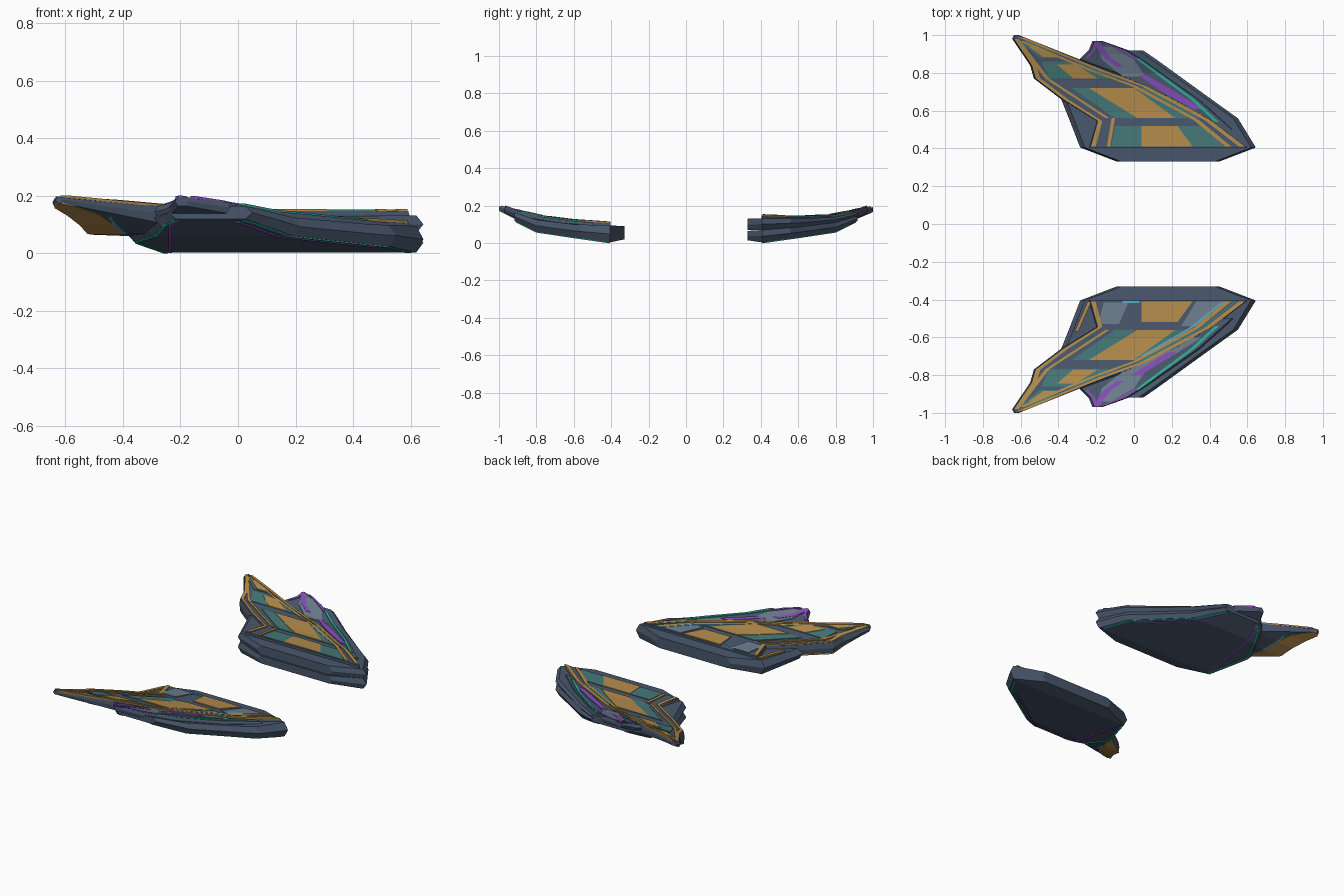
import bpy
import bmesh

cube = bpy.data.objects.get("Cube")
if cube:
    bpy.data.objects.remove(cube, do_unlink=True)


def make_material(name, red, green, blue):
    """Flat material from display colour, stored as linear values."""
    colour = [(c / 255) ** 2.2 for c in (red, green, blue)] + [1]
    material = bpy.data.materials.new(name)
    material.use_nodes = True
    material.diffuse_color = colour
    material.node_tree.nodes["Principled BSDF"].inputs["Base Color"].default_value = colour
    return material


slate = make_material("slate", 74, 88, 108)
gold = make_material("gold", 178, 138, 76)
teal = make_material("teal", 70, 118, 118)
grey = make_material("light grey", 108, 124, 140)
purple = make_material("purple", 132, 78, 184)
mint = make_material("mint", 48, 172, 150)
cyan = make_material("cyan", 90, 165, 195)


def sample(table, y):
    """Linear interpolation of all columns of a table keyed by its first column."""
    if y <= table[0][0]:
        return table[0][1:]
    for a, b in zip(table, table[1:]):
        if y <= b[0]:
            t = (y - a[0]) / (b[0] - a[0])
            return [p + (q - p) * t for p, q in zip(a[1:], b[1:])]
    return table[-1][1:]


def band(name, side, rows, profile, material, chamfer=0.0):
    """Loft a plate from rows (y, left x, right x) and a profile (y, low z, high z)."""
    first, last = rows[0][0], rows[-1][0]
    stations = {r[0] for r in rows} | {p[0] for p in profile if first < p[0] < last}
    bm = bmesh.new()
    rings = []
    for y in sorted(stations):
        left, right = sample(rows, y)
        low, high = sample(profile, y)
        if chamfer:
            mid = (low + high) / 2
            c = min(chamfer, (right - left) * 0.3)
            section = [(left, mid), (left + c, high), (right - c, high),
                       (right, mid), (right - c, low), (left + c, low)]
        else:
            section = [(left, low), (left, high), (right, high), (right, low)]
        rings.append([bm.verts.new((x, y * side, z)) for x, z in section])
    for a, b in zip(rings, rings[1:]):
        for i in range(len(a)):
            j = (i + 1) % len(a)
            bm.faces.new((a[i], a[j], b[j], b[i]))
    bm.faces.new(rings[0])
    bm.faces.new(rings[-1])
    bmesh.ops.recalc_face_normals(bm, faces=bm.faces)
    mesh = bpy.data.meshes.new(name)
    mesh.materials.append(material)
    bm.to_mesh(mesh)
    bm.free()
    bpy.context.collection.objects.link(bpy.data.objects.new(name, mesh))


def skin(profile, column, inner, outer):
    """Thin profile that hugs one surface of another profile."""
    return [(p[0], p[column] + inner, p[column] + outer) for p in profile]


def stripe(name, side, path, width, profile, material):
    """Narrow trim along a path of (y, x) points."""
    rows = [(y, x - width / 2, x + width / 2) for y, x in path]
    band(name, side, rows, profile, material)


# Plan outlines shared by both wings
HULL = [(.33, -.09, .45), (.405, -.285, .645), (.56, -.345, .55),
        (.66, -.385, .41), (.87, -.29, .12), (.918, -.24, .05)]
BLADE = [(.405, -.24, .60), (.545, -.2, .42), (.66, -.385, .22), (.77, -.53, -.02),
         (.84, -.55, -.21), (.98, -.645, -.56), (1, -.635, -.61)]
BLADE_BELLY = [(.66, -.383, -.36), (.77, -.525, -.4), (.85, -.55, -.43),
               (.92, -.595, -.48), (.98, -.638, -.57), (.998, -.63, -.61)]
FIN = [(.5, .4, .53), (.66, .15, .35), (.8, -.1, .15), (.87, -.29, .05),
       (.92, -.24, -.03), (.97, -.22, -.17)]

# Blade panels and inlays, from the inner edge to the tip
PANELS = [[(.56, -.1, .35), (.72, -.33, .06)],
          [(.77, -.45, -.08), (.86, -.49, -.31)], [(.88, -.5, -.37), (.96, -.6, -.53)]]
INLAYS = [[(.41, .04, .31), (.52, .04, .23)], [(.56, .02, .22), (.72, -.24, 0)],
          [(.77, -.32, -.19), (.845, -.41, -.31)], [(.885, -.48, -.41), (.94, -.56, -.51)]]

# Trim paths
OUTER_TRIM = [(.41, .573), (.55, .39), (.73, .055), (.81, -.165), (.99, -.6)]
INNER_TRIM = [(.41, .5), (.55, .33), (.73, .0), (.81, -.22), (.97, -.6)]
REAR_TRIM = [(.41, -.215), (.545, -.18), (.66, -.36), (.77, -.507), (.84, -.53), (.98, -.622)]
REAR_INNER = [(.56, -.14), (.77, -.46), (.96, -.605)]

# Surface heights
SINGLE = [(.33, .02, .09), (.41, .003, .095), (.6, .03, .1), (.8, .06, .125), (.92, .12, .165)]
LOWER = [(.33, .015, .065), (.41, .003, .07), (.6, .03, .085), (.8, .06, .11), (.92, .12, .145)]
UPPER = [(.33, .07, .13), (.41, .07, .132), (.6, .085, .13), (.8, .11, .14), (.92, .145, .167)]
NEAR_BLADE = [(.4, .08, .108), (.6, .06, .122), (.76, .068, .142),
              (.85, .1, .163), (.92, .135, .178), (1, .175, .197)]
FAR_BLADE = [(.4, .09, .148), (.6, .065, .14), (.76, .068, .148),
             (.85, .1, .165), (.92, .135, .18), (1, .168, .192)]
FIN_HEIGHT = [(.5, .08, .108), (.66, .09, .126), (.8, .11, .146), (.9, .13, .172), (.97, .165, .196)]
FAR_FIN = [(y, low, high + max(0, .03 - (y - .5) * .1)) for y, low, high in FIN_HEIGHT]


def build_wing(label, side, hulls, blade, fin):
    # Hull shells, long swept blade with its gold underside, short outer fin
    for i, profile in enumerate(hulls):
        band(f"{label}_hull_{i}", side, HULL, profile, slate, chamfer=.025)
    band(label + "_blade", side, BLADE, blade, slate, chamfer=.008)
    band(label + "_blade_underside", side, BLADE_BELLY, skin(blade, 1, -.003, .005), gold)
    band(label + "_fin", side, FIN, fin, slate, chamfer=.012)

    # Blade panels and gold inlays
    panel_skin = skin(blade, 2, -.002, .004)
    inlay_skin = skin(blade, 2, -.001, .007)
    for i, panel in enumerate(PANELS):
        band(f"{label}_panel_{i}", side, panel, panel_skin, teal)
    for i, inlay in enumerate(INLAYS):
        band(f"{label}_inlay_{i}", side, inlay, inlay_skin, gold)

    # Gold trims along the blade edges
    trim_skin = skin(blade, 2, -.003, .006)
    stripe(label + "_outer_trim", side, OUTER_TRIM, .034, trim_skin, gold)
    stripe(label + "_inner_trim", side, INNER_TRIM, .03, trim_skin, gold)
    stripe(label + "_rear_trim", side, REAR_TRIM, .024, trim_skin, gold)
    stripe(label + "_rear_inner_trim", side, REAR_INNER, .022, trim_skin, gold)

    # Fin panels and coloured lines
    fin_panel = skin(fin, 2, -.002, .004)
    fin_line = skin(fin, 2, -.003, .006)
    band(label + "_fin_panel", side, [(.78, -.06, .06), (.87, -.17, 0), (.94, -.19, -.12)],
         fin_panel, grey)
    stripe(label + "_fin_slash", side, [(.83, -.07), (.88, -.14), (.96, -.2)], .036, fin_line, purple)
    stripe(label + "_fin_rear_edge", side, [(.88, -.25), (.92, -.215), (.968, -.2)], .016, fin_line, purple)
    stripe(label + "_fin_front_edge", side, [(.87, .015), (.92, -.065), (.96, -.155)], .02, fin_line, purple)
    stripe(label + "_fin_line", side, [(.54, .44), (.66, .31), (.8, .12), (.88, .015)], .022,
           fin_line, mint)

    # Thin lines on the underside
    belly = skin(hulls[0], 1, -.004, .004)
    stripe(label + "_belly_edge", side, [(.42, .595), (.56, .512), (.66, .37), (.87, .083), (.91, .02)],
           .018, belly, mint)
    stripe(label + "_belly_rear_edge", side, [(.41, -.25), (.56, -.312), (.66, -.352), (.87, -.257),
                                              (.91, -.215)], .014, belly, mint)
    stripe(label + "_belly_seam", side, [(.42, -.235), (.87, -.235), (.91, -.2)], .012, belly, purple)
    stripe(label + "_belly_streak", side, [(.56, .47), (.66, .325), (.9, .0)], .014, belly, purple)
    stripe(label + "_blade_belly_line", side, [(.76, -.39), (.9, -.445)], .014,
           skin(blade, 1, -.004, .004), cyan)


def finish_near_wing(label, side, hull, blade, fin):
    # Pale inner panels with cyan edges
    panel_skin = skin(blade, 2, -.002, .005)
    line_skin = skin(blade, 2, -.002, .007)
    band(label + "_pale_panel", side, [(.415, -.16, -.03), (.53, -.19, -.08)], panel_skin, grey)
    band(label + "_pale_edge_panel", side, [(.41, .33, .48), (.54, .25, .33)], panel_skin, grey)
    band(label + "_cyan_corner", side, [(.405, -.06, .03), (.418, -.06, .03)], line_skin, cyan)
    stripe(label + "_cyan_edge", side, [(.41, .475), (.55, .3), (.7, .04)], .018, line_skin, cyan)
    stripe(label + "_teal_edge", side, [(.41, .537), (.55, .36), (.73, .03)], .016, line_skin, teal)
    # Gold chevron at the rear corner
    stripe(label + "_chevron", side, [(.41, -.235), (.57, -.305)], .02, skin(hull, 2, -.005, .009), gold)
    # Long pale fin panel and short streak
    band(label + "_fin_long_panel", side, [(.6, .28, .36), (.7, .1, .2), (.78, -.04, .06)],
         skin(fin, 2, -.002, .003), grey)
    stripe(label + "_fin_streak", side, [(.68, .2), (.8, .01)], .05, skin(fin, 2, -.002, .006), purple)


def finish_far_wing(label, side, blade, fin):
    # Inner teal panel with its own gold edge, and long purple streak
    band(label + "_inner_panel", side, [(.41, -.12, .48), (.52, -.1, .36)],
         skin(blade, 2, -.002, .004), teal)
    stripe(label + "_inner_panel_trim", side, [(.41, -.135), (.56, -.11)], .018,
           skin(blade, 2, -.003, .006), gold)
    band(label + "_fin_streak", side, [(.61, .31, .36), (.7, .15, .22), (.79, .02, .06)],
         skin(fin, 2, -.002, .006), purple)


build_wing("right_wing", -1, [SINGLE], NEAR_BLADE, FIN_HEIGHT)
finish_near_wing("right_wing", -1, SINGLE, NEAR_BLADE, FIN_HEIGHT)
build_wing("left_wing", 1, [LOWER, UPPER], FAR_BLADE, FAR_FIN)
finish_far_wing("left_wing", 1, FAR_BLADE, FAR_FIN)
